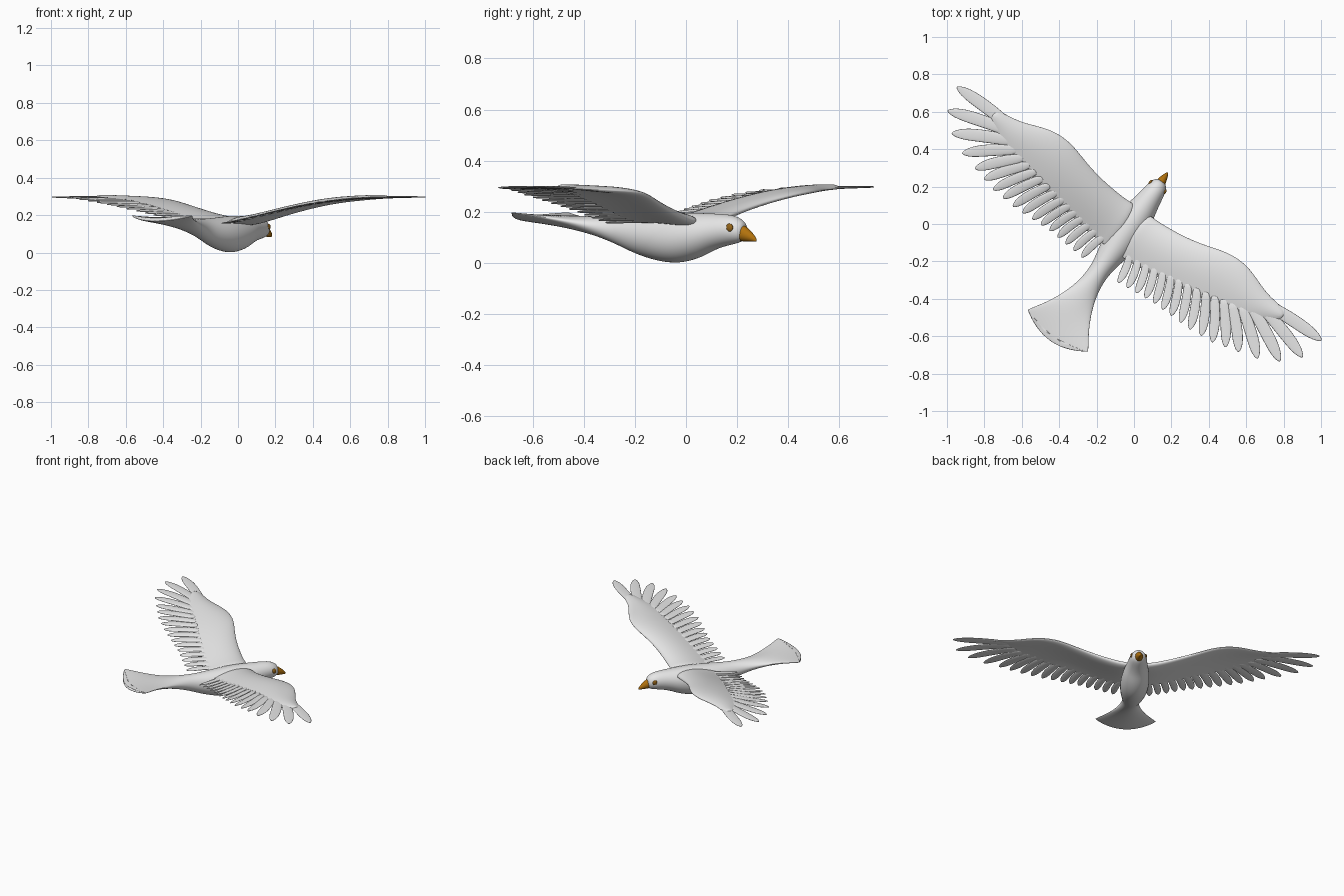
import bpy, bmesh, math
from mathutils import Vector

HEADING = math.radians(-34.8)      # the bird flies diagonally across the grid
ORIGIN = (0.0275, 0.055, 0)


def material(name, rgb):
    m = bpy.data.materials.new(name)
    m.diffuse_color = (*rgb, 1)
    return m


WHITE = material("feather_white", (0.8, 0.8, 0.8))
ORANGE = material("beak_orange", (0.45, 0.17, 0.004))
BROWN = material("eye_brown", (0.30, 0.13, 0.01))


def interp(table, x):
    """Piecewise linear lookup; rows are (key, value, value...)."""
    if x <= table[0][0]:
        return table[0][1:]
    for a, b in zip(table, table[1:]):
        if x <= b[0]:
            t = (x - a[0]) / (b[0] - a[0])
            return [p + (q - p) * t for p, q in zip(a[1:], b[1:])]
    return table[-1][1:]


def loft(bm, rings):
    rows = [[bm.verts.new(p) for p in r] for r in rings]
    n = len(rows[0])
    for a, b in zip(rows, rows[1:]):
        for i in range(n):
            j = (i + 1) % n
            bm.faces.new((a[i], a[j], b[j], b[i]))
    bm.faces.new(rows[0])
    bm.faces.new(rows[-1][::-1])


def finish(bm, name, mat, mirror=False, subdiv=0):
    bmesh.ops.recalc_face_normals(bm, faces=bm.faces)
    for f in bm.faces:
        f.smooth = True
    me = bpy.data.meshes.new(name)
    bm.to_mesh(me)
    bm.free()
    me.materials.append(mat)
    ob = bpy.data.objects.new(name, me)
    bpy.context.collection.objects.link(ob)
    ob.location = ORIGIN
    ob.rotation_euler = (0, 0, HEADING)
    if mirror:
        m = ob.modifiers.new("mirror", 'MIRROR')
        m.use_mirror_merge = False
    if subdiv:
        s = ob.modifiers.new("smooth", 'SUBSURF')
        s.levels = s.render_levels = subdiv
    return ob


def oval(y, low, high, half, n=20, bow=0.0, lift=0.0):
    """Upright oval ring; bow bends it backward in the middle, lift raises its sides."""
    ring = []
    for i in range(n):
        a = 2 * math.pi * i / n
        c, s = math.cos(a), math.sin(a)
        ring.append((half * c, y - bow * (1 - c * c),
                     (low + high) / 2 + (high - low) / 2 * s + lift * c * c))
    return ring


# body, head and fanned tail: y, bottom, top, half width, bow, lift
BODY = [(0.212, 0.105, 0.145, 0.016, 0, 0), (0.205, 0.086, 0.164, 0.036, 0, 0),
        (0.17, 0.075, 0.185, 0.053, 0, 0), (0.12, 0.066, 0.192, 0.060, 0, 0),
        (0.06, 0.050, 0.194, 0.071, 0, 0), (0, 0.020, 0.197, 0.086, 0, 0),
        (-0.10, -0.005, 0.199, 0.095, 0, 0), (-0.20, 0.006, 0.192, 0.089, 0, 0),
        (-0.30, 0.034, 0.184, 0.068, 0, 0), (-0.37, 0.063, 0.181, 0.054, 0, 0),
        (-0.45, 0.094, 0.182, 0.057, 0, 0), (-0.54, 0.124, 0.184, 0.078, 0.02, 0.003),
        (-0.64, 0.145, 0.188, 0.122, 0.04, 0.010), (-0.72, 0.157, 0.189, 0.174, 0.058, 0.018),
        (-0.757, 0.163, 0.187, 0.200, 0.070, 0.022), (-0.769, 0.170, 0.180, 0.200, 0.070, 0.024)]
bm = bmesh.new()
loft(bm, [oval(y, lo, hi, w, 20, b, l) for y, lo, hi, w, b, l in BODY])
finish(bm, "body", WHITE, subdiv=2)

# beak
BEAK = [(0.185, 0.083, 0.156, 0.029), (0.205, 0.083, 0.152, 0.028),
        (0.235, 0.083, 0.131, 0.019), (0.257, 0.083, 0.110, 0.010),
        (0.270, 0.083, 0.093, 0.003)]
bm = bmesh.new()
loft(bm, [oval(*r, 12) for r in BEAK])
finish(bm, "beak", ORANGE, subdiv=1)

# eyes
bm = bmesh.new()
bmesh.ops.create_uvsphere(bm, u_segments=16, v_segments=10, radius=0.016)
for v in bm.verts:
    v.co = Vector((v.co.x * 0.5 + 0.046, v.co.y + 0.172, v.co.z + 0.138))
finish(bm, "eyes", BROWN, mirror=True)

# wing height along the front edge and along the feather tips
FRONT_Z = [(0, 0.158), (0.1, 0.17), (0.17, 0.188), (0.35, 0.237), (0.5, 0.266),
           (0.63, 0.280), (0.8, 0.288), (1.2, 0.298)]
BACK_Z = [(0.1, 0.155), (0.2, 0.172), (0.34, 0.20), (0.45, 0.222), (0.575, 0.246),
          (0.71, 0.267), (0.857, 0.285), (0.96, 0.293), (1.2, 0.298)]


def wing_z(x, y):
    t = min(1, max(0, (0.1 - y) / 0.44))
    return interp(FRONT_Z, x)[0] * (1 - t) + interp(BACK_Z, x)[0] * t


# wing blade: x, front y, back y, thickness
WING = [(0.02, 0.03, -0.245, 0.045), (0.08, 0.026, -0.245, 0.05), (0.14, 0.027, -0.24, 0.05),
        (0.22, 0.034, -0.232, 0.046), (0.30, 0.045, -0.22, 0.042), (0.40, 0.069, -0.205, 0.038),
        (0.505, 0.104, -0.188, 0.034), (0.613, 0.108, -0.165, 0.030), (0.70, 0.082, -0.148, 0.026),
        (0.79, 0.045, -0.128, 0.022), (0.87, 0.031, -0.09, 0.017), (0.95, 0.024, -0.045, 0.012)]
bm = bmesh.new()
rings = []
for x, front, back, thick in WING:
    ring = []
    for i in range(18):
        a = 2 * math.pi * i / 18
        t = (1 - math.cos(a)) / 2
        y = front + (back - front) * t
        z = wing_z(x, y) + 0.012 * math.sin(math.pi * t)
        z += math.sin(a) * thick * 0.62 * (1.2 - t)
        ring.append((x, y, z))
    rings.append(ring)
loft(bm, rings)
finish(bm, "wings", WHITE, mirror=True, subdiv=2)

# flight feathers: number, root x, root y, tip x, tip y, half width
FEATHERS = [(0, 0.80, -0.012, 1.188, 0.0, 0.037), (1, 0.80, -0.03, 1.156, -0.132, 0.036),
            (2, 0.76, -0.06, 1.069, -0.219, 0.036), (3, 0.72, -0.085, 0.962, -0.275, 0.034),
            (4, 0.67, -0.10, 0.859, -0.304, 0.032), (6, 0.575, -0.12, 0.715, -0.342, 0.029),
            (8, 0.475, -0.14, 0.577, -0.354, 0.0275), (10, 0.37, -0.155, 0.452, -0.351, 0.026),
            (12, 0.275, -0.17, 0.341, -0.348, 0.0245), (16, 0.08, -0.19, 0.12, -0.367, 0.0235)]
OUTLINE = [(0, 0.8), (0.3, 0.95), (0.55, 1), (0.75, 0.95), (0.88, 0.74), (0.96, 0.42), (1, 0.1)]
bm = bmesh.new()
for k in range(17):
    rx, ry, tx, ty, half = interp(FEATHERS, k)
    root, tip = Vector((rx, ry)), Vector((tx, ty))
    side = (tip - root).normalized().orthogonal()
    if side.y < 0:
        side = -side
    rings = []
    for s, w in OUTLINE:
        # the shaft sweeps slightly backward
        mid = root.lerp(tip, s) + side * (0.008 * math.sin(math.pi * s))
        ring = []
        for i in range(10):
            a = 2 * math.pi * i / 10
            p = mid + side * (half * w * math.cos(a))
            z = wing_z(p.x, p.y) + 0.008 * (1 - 0.6 * s) * math.sin(a) + 0.006 * (1 - s)
            ring.append((p.x, p.y, z))
        rings.append(ring)
    loft(bm, rings)
finish(bm, "flight_feathers", WHITE, mirror=True, subdiv=1)
